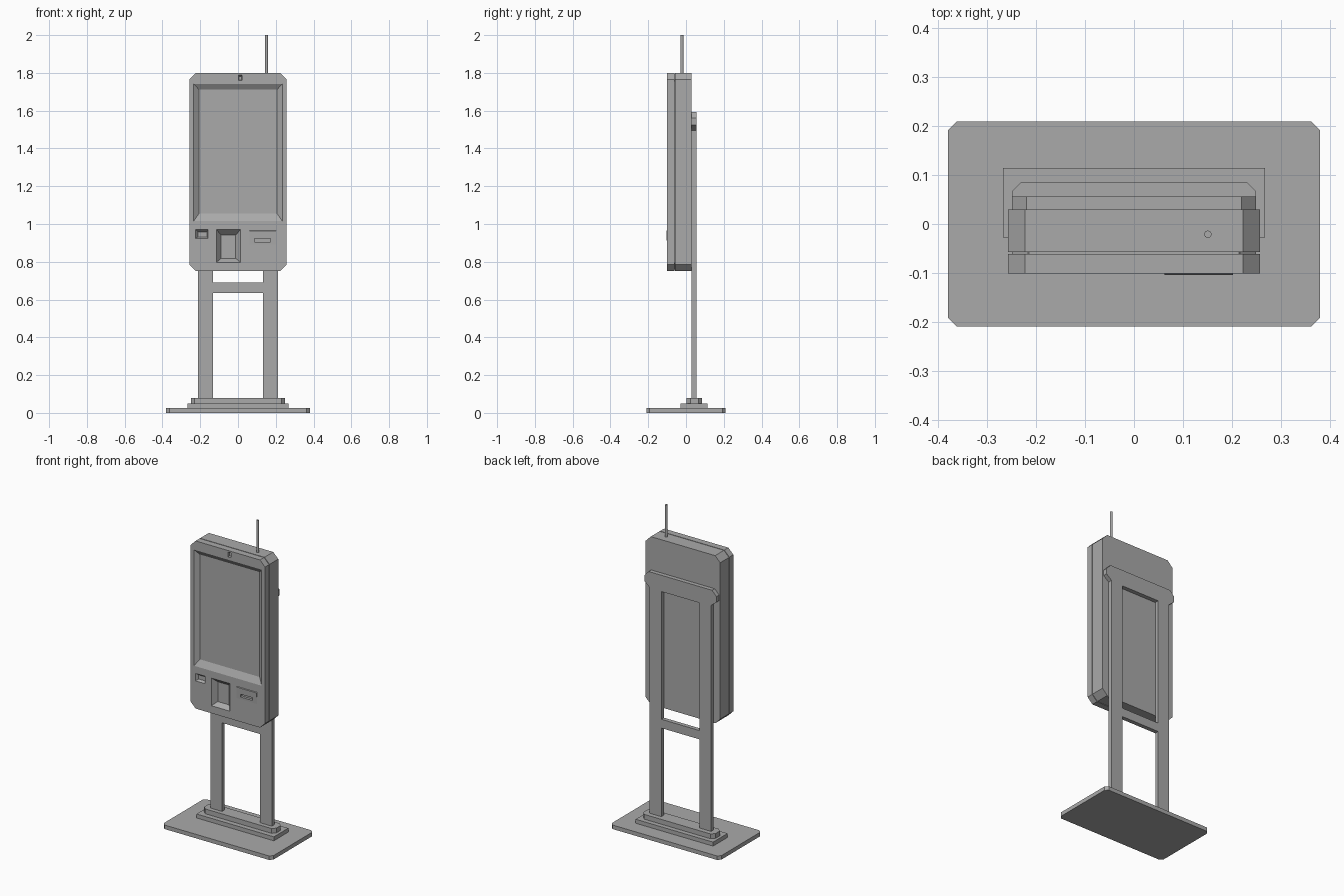
import bpy, bmesh
from mathutils import Vector

cube = bpy.data.objects.get("Cube")
if cube:
    bpy.data.objects.remove(cube, do_unlink=True)

grey = bpy.data.materials.new("plain grey")
grey.use_nodes = True
COLOUR = (0.4, 0.4, 0.4, 1)
grey.diffuse_color = COLOUR
grey.node_tree.nodes["Principled BSDF"].inputs["Base Color"].default_value = COLOUR


def finish(name, bm):
    bmesh.ops.recalc_face_normals(bm, faces=bm.faces)
    mesh = bpy.data.meshes.new(name)
    bm.to_mesh(mesh)
    bm.free()
    mesh.materials.append(grey)
    obj = bpy.data.objects.new(name, mesh)
    bpy.context.collection.objects.link(obj)
    return obj


def loft(bm, lower, upper):
    """Closed solid between two matching outlines."""
    a = [bm.verts.new(p) for p in lower]
    b = [bm.verts.new(p) for p in upper]
    bm.faces.new(a)
    bm.faces.new(b)
    for i in range(len(a)):
        j = (i + 1) % len(a)
        bm.faces.new((a[i], a[j], b[j], b[i]))


def rect(x0, x1, v0, v1, c=0.0):
    """Rectangle outline, with cut corners when c is set."""
    if not c:
        return [(x0, v0), (x1, v0), (x1, v1), (x0, v1)]
    return [(x0 + c, v0), (x1 - c, v0), (x1, v0 + c), (x1, v1 - c),
            (x1 - c, v1), (x0 + c, v1), (x0, v1 - c), (x0, v0 + c)]


def slab(name, outline, z0, z1):
    bm = bmesh.new()
    loft(bm, [(x, y, z0) for x, y in outline], [(x, y, z1) for x, y in outline])
    return finish(name, bm)


def panel(name, outline, y0, y1):
    bm = bmesh.new()
    loft(bm, [(x, y0, z) for x, z in outline], [(x, y1, z) for x, z in outline])
    return finish(name, bm)


def cutter(name, pockets):
    """Tapered pockets: mouth rectangle, floor rectangle, mouth y, floor y."""
    bm = bmesh.new()
    for mouth, floor, y0, y1 in pockets:
        top = [Vector((x, y0, z)) for x, z in rect(*mouth)]
        low = [Vector((x, y1, z)) for x, z in rect(*floor)]
        # continue the slope a little out past the surface
        top = [t + (t - l) * 0.3 for t, l in zip(top, low)]
        loft(bm, top, low)
    obj = finish(name, bm)
    obj.hide_render = True
    obj.hide_set(True)
    obj.display_type = 'WIRE'
    return obj


def cut(obj, tool):
    mod = obj.modifiers.new("cut", 'BOOLEAN')
    mod.operation = 'DIFFERENCE'
    mod.solver = 'EXACT'
    mod.object = tool
    bpy.context.view_layer.objects.active = obj
    bpy.ops.object.modifier_apply(modifier=mod.name)


# Floor plate and stepped plinth
slab("floor_plate", rect(-0.38, 0.38, -0.21, 0.21, 0.018), 0, 0.025)
slab("plinth_lower", rect(-0.268, 0.268, -0.028, 0.115), 0.025, 0.05)
slab("plinth_upper", rect(-0.25, 0.25, 0.003, 0.086, 0.02), 0.05, 0.08)

# Stand: one plate with a wide head and two openings
half = [(0.213, 0.06), (0.213, 1.495), (0.25, 1.525), (0.25, 1.56), (0.22, 1.592)]
stand = panel("stand_frame", half + [(-x, z) for x, z in reversed(half)], 0.03, 0.056)
openings = [(-0.132, 0.132, z0, z1) for z0, z1 in ((0.07, 0.635), (0.69, 1.49))]
tool = cutter("stand_cutter", [(o, o, 0.02, 0.07) for o in openings])
cut(stand, tool)
bpy.data.objects.remove(tool, do_unlink=True)

# Housing: front and back shells with a narrow seam between them
outline = rect(-0.258, 0.258, 0.75, 1.8, 0.035)
front = panel("front_shell", outline, -0.101, -0.061)
panel("back_shell", outline, -0.057, 0.03)
panel("seam_core", rect(-0.25, 0.25, 0.758, 1.792, 0.035), -0.062, -0.056)

# Screen, camera, card reader and scanner pockets
FACE = -0.101
tool = cutter("front_cutter", [
    ((-0.235, 0.235, 1.015, 1.742), (-0.207, 0.207, 1.055, 1.712), FACE, FACE + 0.02),
    ((0.002, 0.022, 1.76, 1.79), (0.005, 0.019, 1.763, 1.782), FACE, FACE + 0.012),
    ((-0.224, -0.158, 0.923, 0.97), (-0.212, -0.164, 0.932, 0.958), FACE, FACE + 0.015),
    ((-0.114, 0.014, 0.797, 0.97), (-0.09, -0.012, 0.818, 0.942), FACE, FACE + 0.03),
])
cut(front, tool)
bpy.data.objects.remove(tool, do_unlink=True)

# Receipt outlet: a shallow wedge lip above a slot
bm = bmesh.new()
side = [(FACE + 0.002, 0.968), (FACE - 0.003, 0.962), (FACE + 0.0005, 0.88), (FACE + 0.002, 0.88)]
loft(bm, [(0.062, y, z) for y, z in side], [(0.202, y, z) for y, z in side])
lip = finish("receipt_lip", bm)
slot = (0.088, 0.172, 0.906, 0.924)
tool = cutter("slot_cutter", [(slot, slot, FACE - 0.01, FACE + 0.015)])
for part in (front, lip):
    cut(part, tool)
bpy.data.objects.remove(tool, do_unlink=True)

# Antenna
bm = bmesh.new()
bmesh.ops.create_cone(bm, cap_ends=True, segments=16, radius1=0.0075, radius2=0.0075, depth=0.21)
bmesh.ops.translate(bm, verts=bm.verts, vec=(0.151, -0.021, 1.895))
antenna = finish("antenna", bm)
bpy.ops.object.select_all(action='DESELECT')
antenna.select_set(True)
bpy.context.view_layer.objects.active = antenna
bpy.ops.object.shade_smooth_by_angle()
